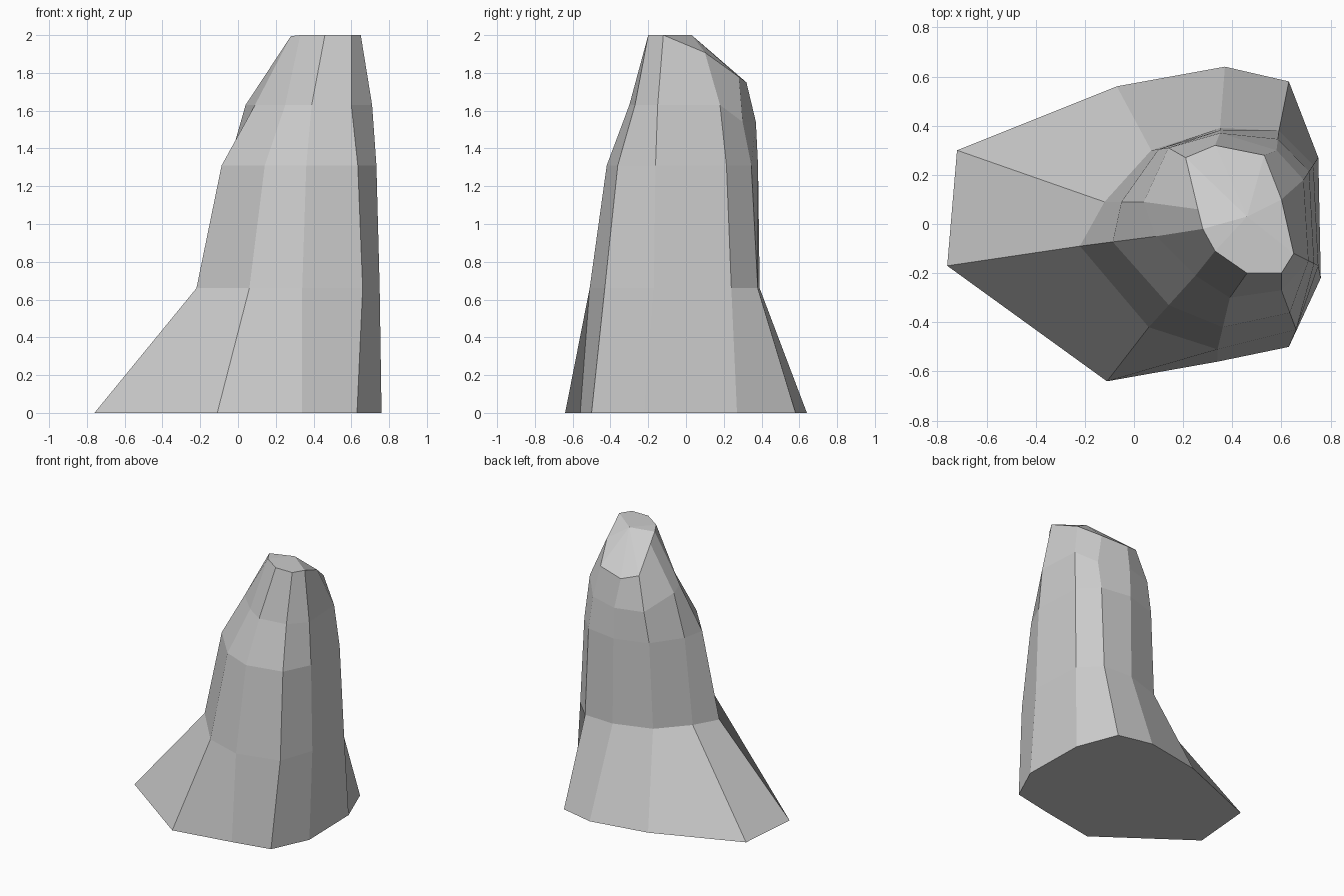
import bpy
import bmesh
from mathutils import Vector

default_cube = bpy.data.objects.get("Cube")
if default_cube:
    bpy.data.objects.remove(default_cube, do_unlink=True)


def make_material(name, value):
    material = bpy.data.materials.new(name)
    material.use_nodes = True
    colour = (value, value, value, 1)
    material.diffuse_color = colour
    shader = material.node_tree.nodes["Principled BSDF"]
    shader.inputs["Base Color"].default_value = colour
    shader.inputs["Roughness"].default_value = 0.9
    return material


def ring(outline, height):
    """Lift a ten-sided outline; height is a rule depending on y."""
    return [Vector((x, y, height(y))) for x, y in outline]


def blend(lower, upper, amount):
    return [a.lerp(b, amount) for a, b in zip(lower, upper)]


# Cross-sections, each starting at the right-hand spur and passing the front
foot_outline = [(-.76, -.17), (-.11, -.64), (.34, -.56), (.63, -.5), (.76, -.22),
                (.75, .27), (.63, .58), (.37, .64), (-.07, .56), (-.72, .3)]
waist_outline = [(-.22, -.09), (.06, -.42), (.34, -.51), (.66, -.43), (.75, -.17),
                 (.73, .24), (.59, .38), (.35, .39), (.07, .3), (-.12, .09)]
shoulder_outline = [(.09, -.05), (.25, -.21), (.39, -.3), (.6, -.27), (.71, -.15),
                    (.69, .18), (.58, .3), (.35, .37), (.14, .31), (.04, .09)]
crest_outline = [(.28, -.02), (.33, -.11), (.46, -.2), (.6, -.2), (.65, -.12),
                 (.6, .1), (.53, .28), (.33, .32), (.21, .27), (.26, .06)]

foot = ring(foot_outline, lambda y: 0)
waist = ring(waist_outline, lambda y: .66)
# The shoulder dips at the back, and the crest slopes down towards the back
shoulder = ring(shoulder_outline, lambda y: 1.54 if y > .2 else 1.63)
crest = ring(crest_outline, lambda y: min(2, 1.98 - .72 * y))
chest = blend(waist, shoulder, .43)
for point in chest:
    point.z = 1.31

# Loft the rings into one closed rock
bm = bmesh.new()
loops = [[bm.verts.new(point) for point in section]
         for section in (foot, waist, chest, shoulder, crest)]
sides = len(foot)
for lower, upper in zip(loops, loops[1:]):
    for i in range(sides):
        j = (i + 1) % sides
        bm.faces.new((lower[i], lower[j], upper[j], upper[i]))
bm.faces.new(list(reversed(loops[0])))

# Faceted cap around a summit point
summit = bm.verts.new((.46, .03, 2))
top = loops[-1]
for i in range(sides):
    bm.faces.new((top[i], top[(i + 1) % sides], summit))
bmesh.ops.recalc_face_normals(bm, faces=bm.faces)

mesh = bpy.data.meshes.new("rock_spire")
bm.to_mesh(mesh)
bm.free()
mesh.materials.append(make_material("light_grey_stone", .6))
rock = bpy.data.objects.new("rock_spire", mesh)
bpy.context.collection.objects.link(rock)
